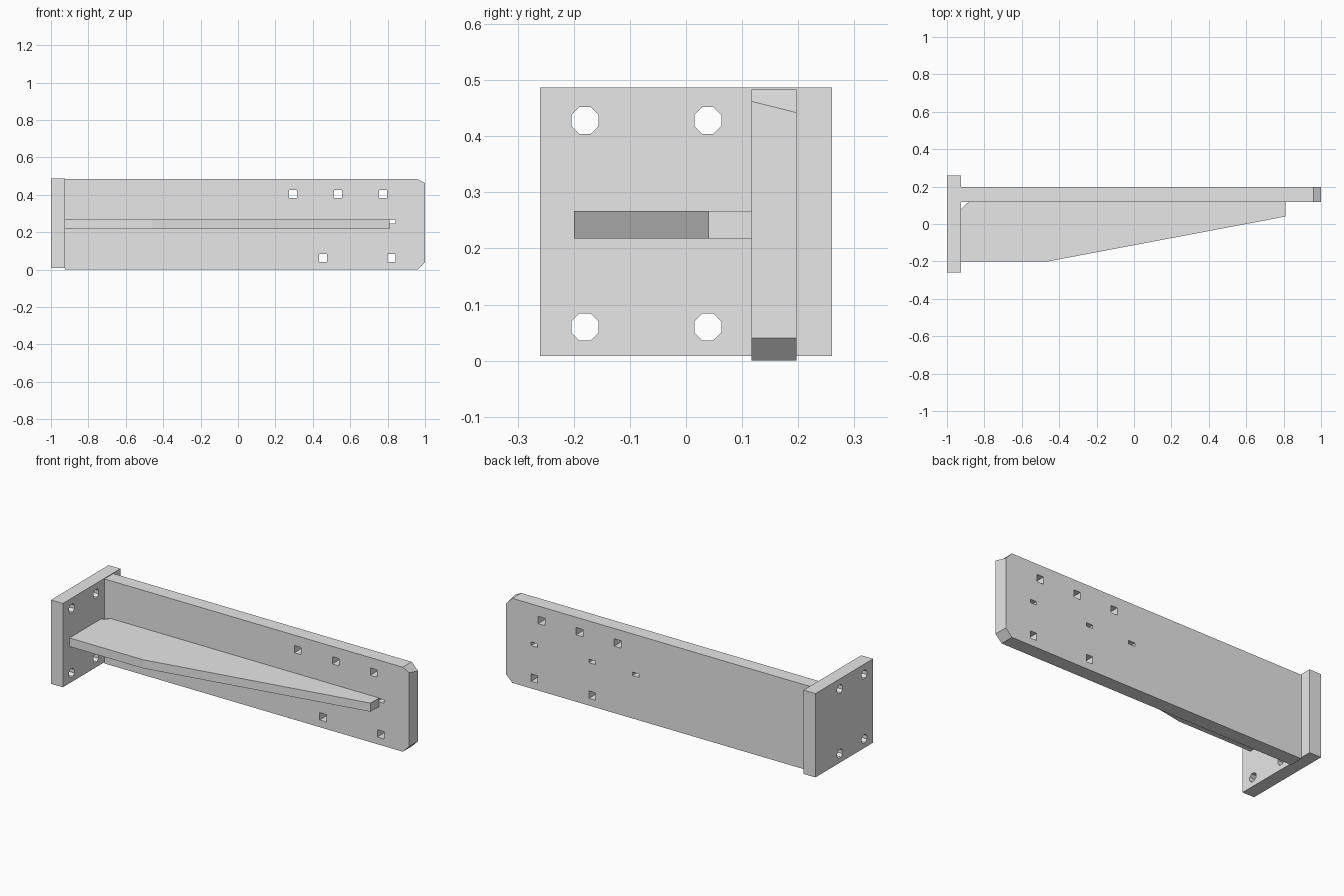
import bpy
import bmesh
import math
from mathutils import Vector

default_cube = bpy.data.objects.get("Cube")
if default_cube:
    bpy.data.objects.remove(default_cube, do_unlink=True)

steel = bpy.data.materials.new("plain grey")
steel.use_nodes = True
GREY = (0.8, 0.8, 0.8, 1)
steel.diffuse_color = GREY
steel.node_tree.nodes["Principled BSDF"].inputs["Base Color"].default_value = GREY

# Each extrusion axis maps (u, v, depth) to a point
AXES = {
    "x": lambda u, v, d: Vector((d, u, v)),
    "y": lambda u, v, d: Vector((u, d, v)),
    "z": lambda u, v, d: Vector((u, v, d)),
}


def add_prism(bm, axis, near, far, start, end):
    """Join two matching outlines into a closed solid."""
    place = AXES[axis]
    a = [bm.verts.new(place(u, v, start)) for u, v in near]
    b = [bm.verts.new(place(u, v, end)) for u, v in far]
    bm.faces.new(a)
    bm.faces.new(b[::-1])
    count = len(a)
    for i in range(count):
        j = (i + 1) % count
        bm.faces.new((a[j], a[i], b[i], b[j]))


def make_object(name, bm):
    bmesh.ops.recalc_face_normals(bm, faces=bm.faces)
    mesh = bpy.data.meshes.new(name)
    bm.to_mesh(mesh)
    bm.free()
    mesh.materials.append(steel)
    obj = bpy.data.objects.new(name, mesh)
    bpy.context.collection.objects.link(obj)
    return obj


def prism(name, axis, near, start, end, far=None):
    bm = bmesh.new()
    add_prism(bm, axis, near, far or near, start, end)
    return make_object(name, bm)


def rectangle(u, v, width, height):
    w, h = width / 2, height / 2
    return [(u - w, v - h), (u + w, v - h), (u + w, v + h), (u - w, v + h)]


def octagon(u, v, radius):
    angles = [math.pi * (i + 0.5) / 4 for i in range(8)]
    return [(u + radius * math.cos(t), v + radius * math.sin(t)) for t in angles]


def drill(obj, axis, outlines, start, end):
    """Cut every outline through the object."""
    bm = bmesh.new()
    for outline in outlines:
        add_prism(bm, axis, outline, outline, start, end)
    cutter = make_object(obj.name + "_cutter", bm)
    cutter.hide_render = True
    cut = obj.modifiers.new("holes", "BOOLEAN")
    cut.operation = "DIFFERENCE"
    cut.solver = "EXACT"
    cut.object = cutter
    graph = bpy.context.evaluated_depsgraph_get()
    result = bpy.data.meshes.new_from_object(obj.evaluated_get(graph))
    obj.modifiers.clear()
    obj.data = result
    bpy.data.objects.remove(cutter, do_unlink=True)


INNER, FRONT, BACK = -0.925, 0.117, 0.197


# Long plate, with a twisted chamfer at the upper free corner
def plate_outline(corner):
    return [(INNER, 0), (0.96, 0), (1, 0.04), (1, corner), (0.96, 0.483), (INNER, 0.483)]


plate = prism("long_plate", "y", plate_outline(0.462), FRONT, BACK, plate_outline(0.442))

# Square bolt holes and small slots in the plate
holes = [rectangle(x, 0.403, 0.042, 0.042) for x in (0.295, 0.535, 0.775)]
holes += [rectangle(x, 0.062, 0.042, 0.042) for x in (0.455, 0.82)]
holes += [rectangle(x, 0.255, 0.042, 0.02) for x in (0.18, 0.455, 0.82)]
drill(plate, "y", holes, FRONT - 0.05, BACK + 0.05)

# Mounting flange with four round bolt holes
flange = prism("mounting_flange", "x", rectangle(0, 0.2475, 0.52, 0.479), -1, INNER)
bolts = [octagon(y, z, 0.026) for y in (-0.18, 0.039) for z in (0.06, 0.428)]
drill(flange, "x", bolts, -1.05, INNER + 0.05)

# Tapered stiffening rib, relieved at the inner corner
rib_outline = [(INNER, -0.2), (-0.46, -0.2), (0.81, 0.04), (0.81, FRONT),
               (-0.885, FRONT), (INNER, 0.08)]
prism("stiffening_rib", "z", rib_outline, 0.218, 0.267)
